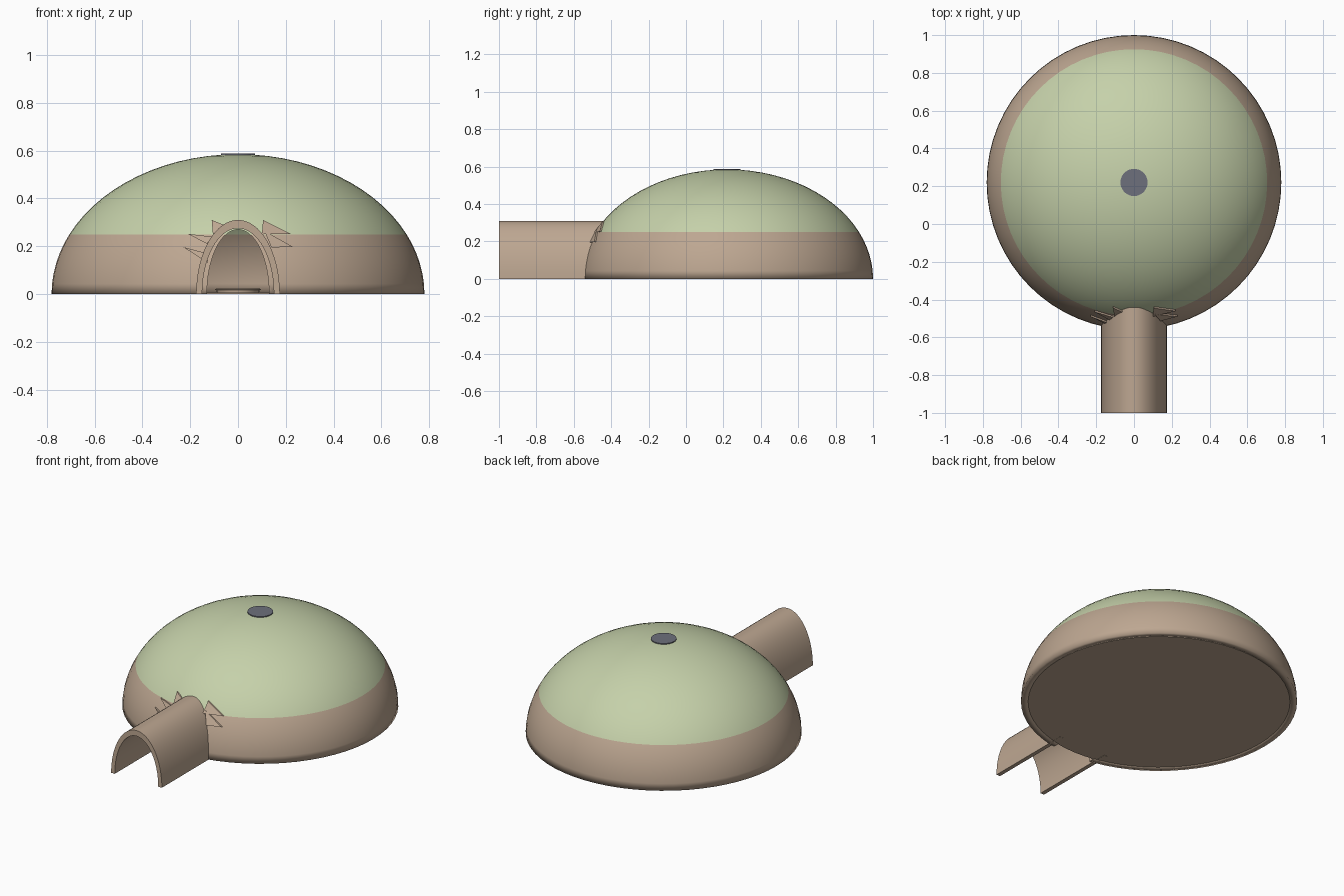
import bpy, bmesh, math
from mathutils import Vector

if "Cube" in bpy.data.objects:
    bpy.data.objects.remove(bpy.data.objects["Cube"])

CY = 0.22                # dome centre along y
R, H = 0.78, 0.585       # outer dome radius and height
BAND = 0.25              # height where the wall colour meets the roof colour


def material(name, rgb):
    m = bpy.data.materials.new(name)
    m.use_nodes = True
    m.diffuse_color = (*rgb, 1)
    bsdf = next(n for n in m.node_tree.nodes if n.type == 'BSDF_PRINCIPLED')
    bsdf.inputs["Base Color"].default_value = (*rgb, 1)
    return m


tan = material("tan", (0.51, 0.385, 0.285))
green = material("pale_green", (0.56, 0.635, 0.40))
grey = material("slate_grey", (0.155, 0.16, 0.20))


def make(name, bm, mats, smooth=True):
    bmesh.ops.recalc_face_normals(bm, faces=bm.faces)
    for f in bm.faces:
        f.smooth = smooth
    me = bpy.data.meshes.new(name)
    bm.to_mesh(me)
    bm.free()
    for m in mats:
        me.materials.append(m)
    ob = bpy.data.objects.new(name, me)
    bpy.context.collection.objects.link(ob)
    return ob


def by_angle(ob):
    bpy.ops.object.select_all(action='DESELECT')
    ob.select_set(True)
    bpy.context.view_layer.objects.active = ob
    bpy.ops.object.shade_smooth_by_angle(angle=math.radians(35))


def lathe(profile, steps=64):
    """Spin (radius, z) points around the vertical axis through the dome centre."""
    bm = bmesh.new()
    vs = [bm.verts.new((r, CY, z)) for r, z in profile]
    es = [bm.edges.new(p) for p in zip(vs, vs[1:])]
    bmesh.ops.spin(bm, geom=vs + es, cent=(0, CY, 0), axis=(0, 0, 1),
                   angle=math.tau, steps=steps)
    bmesh.ops.remove_doubles(bm, verts=bm.verts, dist=1e-5)
    return bm


def quarter(r, h):
    """Quarter ellipse from rim to pole with a ring exactly at the colour band."""
    a = math.asin(BAND / h)
    ts = [a * i / 6 for i in range(6)]
    ts += [a + (math.pi / 2 - a) * i / 14 for i in range(15)]
    return [(r * math.cos(t), h * math.sin(t)) for t in ts[:-1]] + [(0, h)]


def arch(w, h, n=32):
    return [(w * math.cos(math.pi * i / n), h * math.sin(math.pi * i / n))
            for i in range(n + 1)]


def extrude_y(outline, y0, y1):
    """Closed (x, z) outline pushed along y."""
    bm = bmesh.new()
    face = bm.faces.new([bm.verts.new((x, y0, z)) for x, z in outline])
    ext = bmesh.ops.extrude_face_region(bm, geom=[face])["geom"]
    bmesh.ops.translate(bm, vec=(0, y1 - y0, 0),
                        verts=[v for v in ext if isinstance(v, bmesh.types.BMVert)])
    return bm


# Dome shell: inner skin down to the rim, then outer skin up to the top
bm = lathe(quarter(0.74, 0.545)[::-1] + quarter(R, H))
for f in bm.faces:
    f.material_index = int(f.calc_center_median().z > BAND)
dome = make("dome_shell", bm, [tan, green])

# Doorway opening cut through the front wall
outline = [(0.13, -0.05)] + arch(0.13, 0.27) + [(-0.13, -0.05)]
cutter = make("doorway_cutter", extrude_y(outline, -0.8, -0.2), [tan], False)
cutter.hide_render = True
mod = dome.modifiers.new("doorway", 'BOOLEAN')
mod.operation, mod.solver, mod.object = 'DIFFERENCE', 'EXACT', cutter
bpy.context.view_layer.update()
cut = bpy.data.meshes.new_from_object(
    dome.evaluated_get(bpy.context.evaluated_depsgraph_get()))
dome.modifiers.clear()
dome.data = cut
bpy.data.objects.remove(cutter)

# Entrance tunnel: arched vault with a thin wall
vault = arch(0.175, 0.31) + arch(0.15, 0.275)[::-1]
by_angle(make("entrance_tunnel", extrude_y(vault, -1.0, -0.44), [tan]))

# Floor, central hearth and roof vent cap
by_angle(make("floor", lathe([(0, 0.001), (0.745, 0.001), (0.745, 0.006), (0, 0.006)]), [tan]))
by_angle(make("hearth", lathe([(0, 0.004), (0.088, 0.004), (0.09, 0.016), (0.096, 0.018),
                               (0.092, 0.023), (0, 0.023)], 32), [tan]))
by_angle(make("vent_cap", lathe([(0, 0.577), (0.072, 0.577), (0.072, 0.588), (0, 0.588)], 32),
              [grey]))


# Ragged flaps where the tunnel meets the dome
def on_dome(x, z, lift=0.012):
    r = R * math.sqrt(1 - (z / H) ** 2) + lift
    return Vector((x, CY - math.sqrt(r * r - x * x), z))


flaps = [
    [(-0.11, 0.31), (-0.105, 0.25), (-0.05, 0.285)],
    [(-0.21, 0.252), (-0.11, 0.24), (-0.13, 0.21)],
    [(-0.23, 0.197), (-0.13, 0.17), (-0.125, 0.13)],
    [(0.105, 0.31), (0.22, 0.252), (0.10, 0.25)],
    [(0.11, 0.265), (0.23, 0.197), (0.14, 0.195)],
]
bm = bmesh.new()
for tri in flaps:
    front = [bm.verts.new(on_dome(x, z)) for x, z in tri]
    back = [bm.verts.new(on_dome(x, z, 0.004)) for x, z in tri]
    bm.faces.new(front)
    bm.faces.new(back[::-1])
    for i in range(3):
        j = (i + 1) % 3
        bm.faces.new((front[j], front[i], back[i], back[j]))
make("ragged_flaps", bm, [tan], False)
